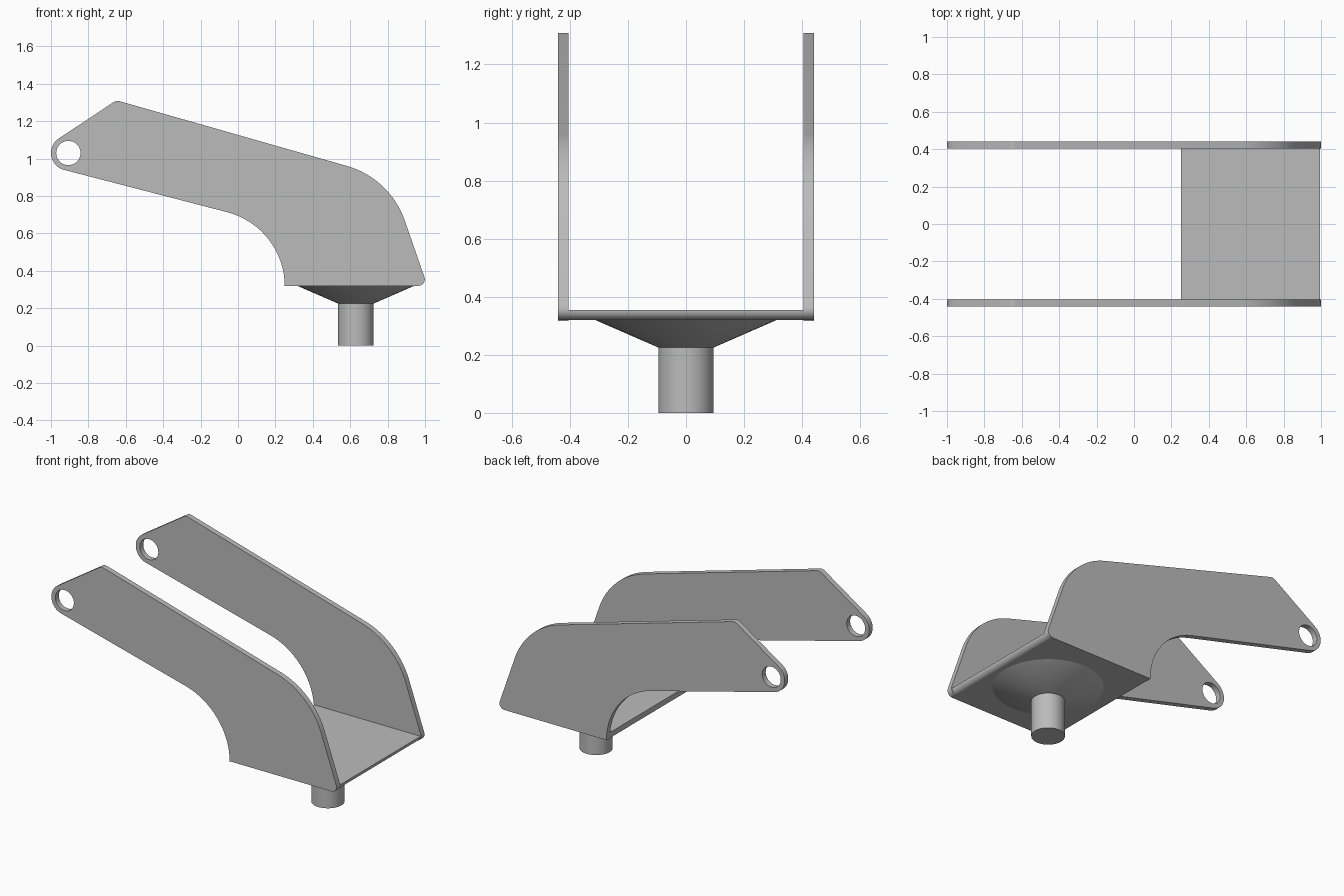
import bpy, bmesh
from math import radians, cos, sin, tan
from mathutils import Vector

if "Cube" in bpy.data.objects:
    bpy.data.objects.remove(bpy.data.objects["Cube"])

steel = bpy.data.materials.new("grey steel")
steel.use_nodes = True
steel.diffuse_color = (0.5, 0.5, 0.5, 1)
steel.node_tree.nodes["Principled BSDF"].inputs["Base Color"].default_value = steel.diffuse_color


def arc(centre, radius, start, end, steps):
    """Points along an arc, angles in degrees."""
    return [Vector((centre[0] + radius * cos(radians(start + (end - start) * i / steps)),
                    centre[1] + radius * sin(radians(start + (end - start) * i / steps))))
            for i in range(steps + 1)]


def fillet(before, corner, after, radius, steps):
    """Points rounding one corner with a tangent arc."""
    before, corner, after = Vector(before), Vector(corner), Vector(after)
    a, b = (before - corner).normalized(), (after - corner).normalized()
    half = a.angle(b) / 2
    centre = corner + (a + b).normalized() * radius / sin(half)
    p, q = (corner + d * radius / tan(half) - centre for d in (a, b))
    turn = p.angle_signed(q)
    return [centre + Vector((p.x * cos(t) + p.y * sin(t), p.y * cos(t) - p.x * sin(t)))
            for t in (turn * i / steps for i in range(steps + 1))]


def finish(name, bm):
    bmesh.ops.recalc_face_normals(bm, faces=bm.faces)
    mesh = bpy.data.meshes.new(name)
    bm.to_mesh(mesh)
    bm.free()
    mesh.materials.append(steel)
    obj = bpy.data.objects.new(name, mesh)
    bpy.context.collection.objects.link(obj)
    bpy.ops.object.select_all(action="DESELECT")
    obj.select_set(True)
    bpy.context.view_layer.objects.active = obj
    bpy.ops.object.shade_smooth_by_angle(angle=radians(30))
    return obj


def plate(name, loops, y0, y1):
    """Extrude an xz outline, with optional holes, along y."""
    bm = bmesh.new()
    for loop in loops:
        verts = [bm.verts.new((p.x, y0, p.y)) for p in loop]
        for i, v in enumerate(verts):
            bm.edges.new((verts[i - 1], v))
    bmesh.ops.triangle_fill(bm, edges=bm.edges[:], use_beauty=True, normal=(0, -1, 0))
    new = bmesh.ops.extrude_face_region(bm, geom=bm.faces[:])["geom"]
    bmesh.ops.translate(bm, vec=(0, y1 - y0, 0),
                        verts=[g for g in new if isinstance(g, bmesh.types.BMVert)])
    return finish(name, bm)


# Side arms: bent outline with a rounded, pierced tip
tip = (-0.907, 1.03)
peak, elbow, heel = (-0.65, 1.312), (0.813, 0.895), (1.013, 0.32)
toe, crook = (0.25, 0.32), (0.25, 0.634)
knob = arc(tip, 0.093, 255, 124, 16)
outline = (knob
           + fillet(knob[-1], peak, elbow, 0.035, 5)
           + fillet(peak, elbow, heel, 0.46, 16)
           + fillet(elbow, heel, toe, 0.035, 8)
           + [Vector(toe)]
           + fillet(toe, crook, knob[0], 0.41, 16))
hole = arc(tip, 0.065, 0, 350, 35)
plate("right_arm", [outline, hole], -0.44, -0.405)
plate("left_arm", [outline, hole], 0.405, 0.44)

# Floor plate joining the arms, rounded along its outer lower edge
floor = ([Vector(toe)] + arc((0.961, 0.354), 0.034, -90, 0, 8)
         + [Vector((0.995, 0.355)), Vector((0.25, 0.355))])
plate("floor_plate", [floor], -0.405, 0.405)


# Round mount under the floor
def turned(name, r_low, r_high, z0, z1):
    bm = bmesh.new()
    bmesh.ops.create_cone(bm, cap_ends=True, segments=48, radius1=r_low, radius2=r_high, depth=z1 - z0)
    bmesh.ops.translate(bm, vec=(0.63, 0, (z0 + z1) / 2), verts=bm.verts)
    return finish(name, bm)


turned("mount_flare", 0.095, 0.315, 0.225, 0.321)
turned("mount_stem", 0.095, 0.095, 0, 0.226)
